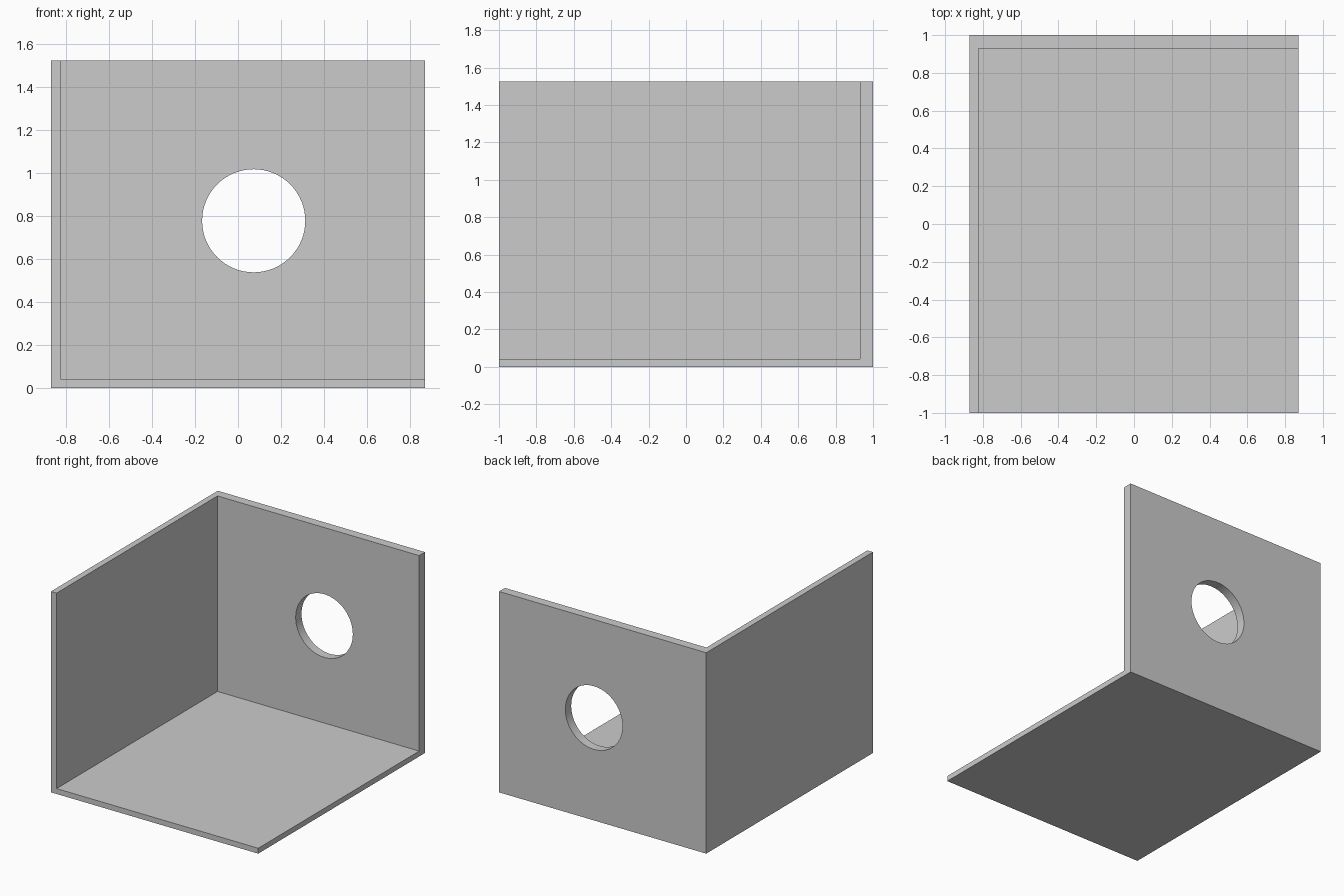
import bpy
import math

if "Cube" in bpy.data.objects:
    bpy.data.objects.remove(bpy.data.objects["Cube"])

HX, HY, H = 0.87, 1.0, 1.525                 # half width, half depth, height
LEFT_T, BACK_T, FLOOR_T = 0.047, 0.07, 0.041  # panel thicknesses


def box(name, lo, hi):
    """Axis-aligned box between two corners."""
    centre = [(a + b) / 2 for a, b in zip(lo, hi)]
    bpy.ops.mesh.primitive_cube_add(size=1, location=centre)
    ob = bpy.context.object
    ob.name = name
    ob.scale = [b - a for a, b in zip(lo, hi)]
    bpy.ops.object.transform_apply(location=True, rotation=True, scale=True)
    return ob


def cut(target, cutter):
    """Subtract the cutter from the target, then remove the cutter."""
    cutter.hide_render = True
    mod = target.modifiers.new("cut", 'BOOLEAN')
    mod.operation = 'DIFFERENCE'
    mod.solver = 'EXACT'
    mod.object = cutter
    bpy.context.view_layer.objects.active = target
    bpy.ops.object.modifier_apply(modifier=mod.name)
    bpy.data.objects.remove(cutter, do_unlink=True)


# Outer block
room = box("corner_room", (-HX, -HY, 0), (HX, HY, H))

# Hollow that leaves the floor, left wall and back wall
cut(room, box("hollow", (-HX + LEFT_T, -HY - 0.5, FLOOR_T),
              (HX + 0.5, HY - BACK_T, H + 0.5)))

# Round window through the back wall
bpy.ops.mesh.primitive_cylinder_add(vertices=64, radius=0.24, depth=0.4,
                                    location=(0.073, HY, 0.779),
                                    rotation=(math.pi / 2, 0, 0))
cut(room, bpy.context.object)

# Smooth window rim, crisp wall edges
bpy.ops.object.select_all(action='DESELECT')
room.select_set(True)
bpy.context.view_layer.objects.active = room
bpy.ops.object.shade_smooth_by_angle(angle=math.radians(30))
